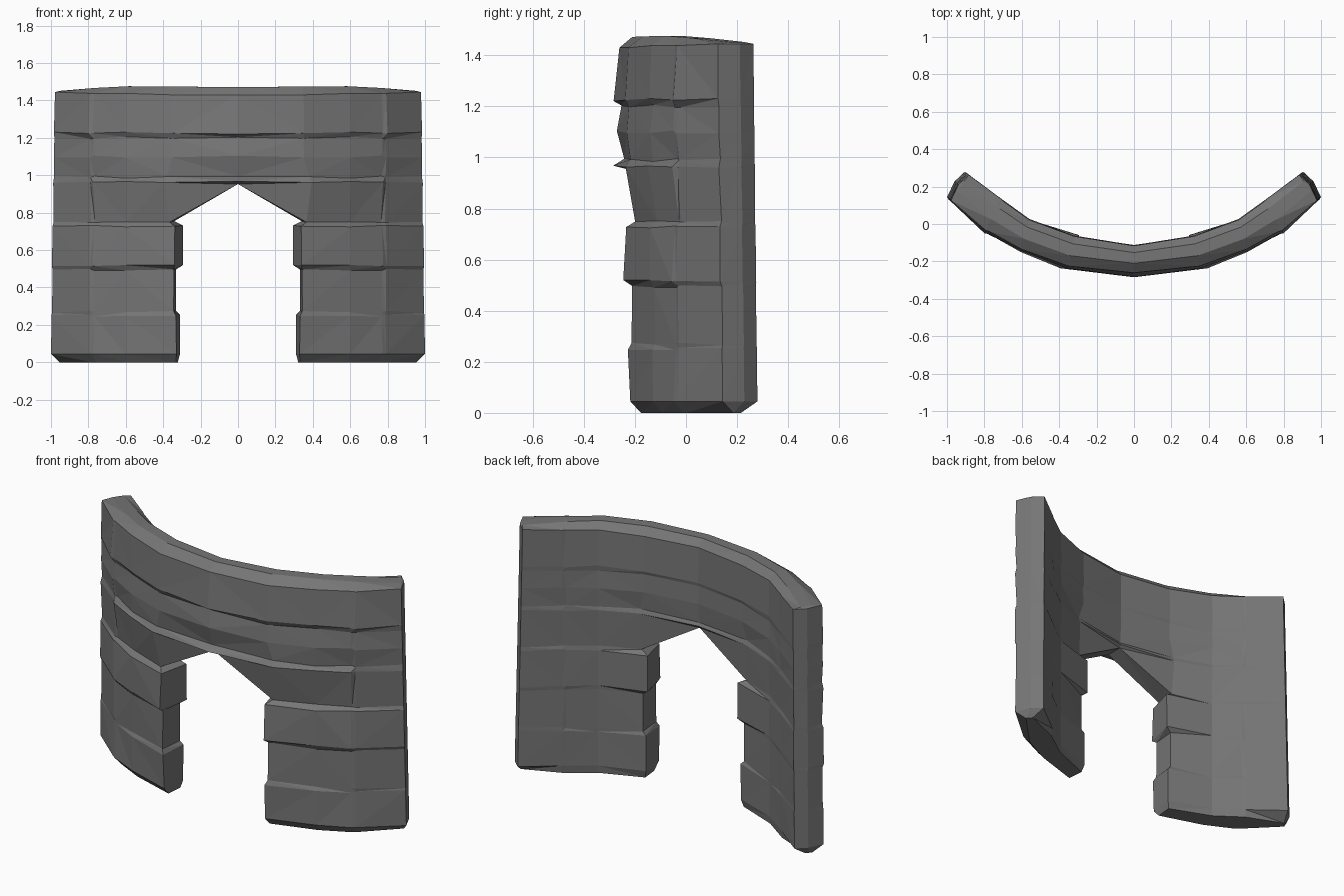
import bpy, bmesh, random
from mathutils import Vector, Matrix

if "Cube" in bpy.data.objects:
    bpy.data.objects.remove(bpy.data.objects["Cube"])

random.seed(4)

# Plan curve of the right half: front and back points for each column
FRONT = [(0, -.25), (.35, -.22), (.60, -.13), (.77, -.042), (.79, -.03), (1.0, .145)]
BACK = [(0, -.12), (.32, -.068), (.56, .022), (.70, .122), (.715, .134), (.905, .28)]
LAST = len(FRONT) - 1

# How strongly each column follows the course bulges, legs and upper wall
LEG_WEIGHT = (1, 1, .4, .4, .4, .2)
WALL_WEIGHT = (1, .8, .6, .6, .6, .2)

# Stone courses: height, bulge, doorway edge shift in front and at the back
ROWS = [(0, -.05, -.01, .0), (.045, .005, -.02, -.01), (.25, .005, -.02, -.01),
        (.27, -.01, -.005, .01), (.495, -.01, -.005, .01), (.515, .03, -.015, -.025),
        (.73, .02, -.015, -.025), (.75, -.02, .02, .02), (.965, .03, .04, .03),
        (.99, -.01, .03, .03), (1.10, .02, 0, 0), (1.20, .008, 0, 0),
        (1.225, .032, 0, 0), (1.43, .012, 0, 0)]
SPRING = 7      # row where the pointed opening starts
TOP = len(ROWS) - 1


def wall_point(side, row, col):
    """Point on the front (0) or back (1) skin for a course and column."""
    z, bulge, *jamb = ROWS[row]
    f, b = Vector(FRONT[col]), Vector(BACK[col])
    out = (f - b).normalized()
    weight = (LEG_WEIGHT if 0 < row < SPRING else WALL_WEIGHT)[col]
    amount = bulge * weight
    if row == SPRING + 1 and col == 4:          # stepped block next to the doorway
        amount -= .012
    if col < LAST:
        amount += random.uniform(-.008, .006)
    p = f + out * amount if side == 0 else b - out * amount * .25
    if col == 1:
        p.x += jamb[side]
    if col == LAST:
        p.x *= 1 - .016 * z
        p.y -= .012 * z
        if row == 0:                            # the foot narrows to a point
            p = Vector((.955, .185)) if side == 0 else Vector((.93, .215))
    if col == 0:
        p.x = 0
    # uneven course lines
    if 1 < row < TOP:
        z += random.uniform(-.006, .006)
    if row == SPRING and col == 0:
        z = .953
    if row == SPRING + 1 and col == 0:
        z = .968
    if row == TOP:
        z += (0, 0, .008, .008, .008, .015)[col]
    return (p.x, p.y, z)


bm = bmesh.new()
skin = [[[None if (c == 0 and r < SPRING) else bm.verts.new(wall_point(s, r, c))
          for c in range(LAST + 1)] for r in range(TOP + 1)] for s in (0, 1)]
F, B = skin

# Front and back faces
for s in (F, B):
    for r in range(TOP):
        for c in range(LAST):
            if c == 0 and r < SPRING:
                continue
            bm.faces.new((s[r][c], s[r][c + 1], s[r + 1][c + 1], s[r + 1][c]))

# Doorway jamb, sloping soffit and underside
for r in range(SPRING):
    bm.faces.new((F[r][1], F[r + 1][1], B[r + 1][1], B[r][1]))
bm.faces.new((F[SPRING][0], F[SPRING][1], B[SPRING][1], B[SPRING][0]))
for c in range(1, LAST):
    bm.faces.new((F[0][c], F[0][c + 1], B[0][c + 1], B[0][c]))

# Low crest along the top
CREST = (1.472, 1.474, 1.476, 1.468, 1.467, 1.452)
crest = []
for c in range(LAST + 1):
    pair = []
    for t in (.35, .75):
        p = F[TOP][c].co.lerp(B[TOP][c].co, t)
        pair.append(bm.verts.new((p.x, p.y, CREST[c])))
    crest.append([F[TOP][c]] + pair + [B[TOP][c]])
for c in range(LAST):
    for k in range(3):
        bm.faces.new((crest[c][k], crest[c + 1][k], crest[c + 1][k + 1], crest[c][k + 1]))

# End face of the wall, with a slight upright ridge
ridge = []
for r in range(TOP + 1):
    p = F[r][LAST].co.lerp(B[r][LAST].co, .55)
    if r:
        p += Vector((.012, .01, 0))
    ridge.append(bm.verts.new(p))
for r in range(TOP):
    for s in (F, B):
        bm.faces.new((s[r][LAST], s[r + 1][LAST], ridge[r + 1], ridge[r]))
bm.faces.new(crest[LAST] + [ridge[TOP]])
bm.faces.new((F[0][LAST], ridge[0], B[0][LAST]))

# Facet, then mirror to the left half
bmesh.ops.triangulate(bm, faces=bm.faces[:])
bmesh.ops.mirror(bm, geom=bm.verts[:] + bm.edges[:] + bm.faces[:],
                 matrix=Matrix.Identity(4), merge_dist=.0005, axis='X')
bmesh.ops.remove_doubles(bm, verts=bm.verts[:], dist=.0005)
bmesh.ops.recalc_face_normals(bm, faces=bm.faces[:])

mesh = bpy.data.meshes.new("curved_stone_wall")
bm.to_mesh(mesh)
bm.free()
stone = bpy.data.materials.new("grey_stone")
stone.diffuse_color = (.18, .18, .18, 1)
stone.use_nodes = True
stone.node_tree.nodes["Principled BSDF"].inputs["Base Color"].default_value = stone.diffuse_color
mesh.materials.append(stone)
bpy.context.collection.objects.link(bpy.data.objects.new("curved_stone_wall", mesh))
